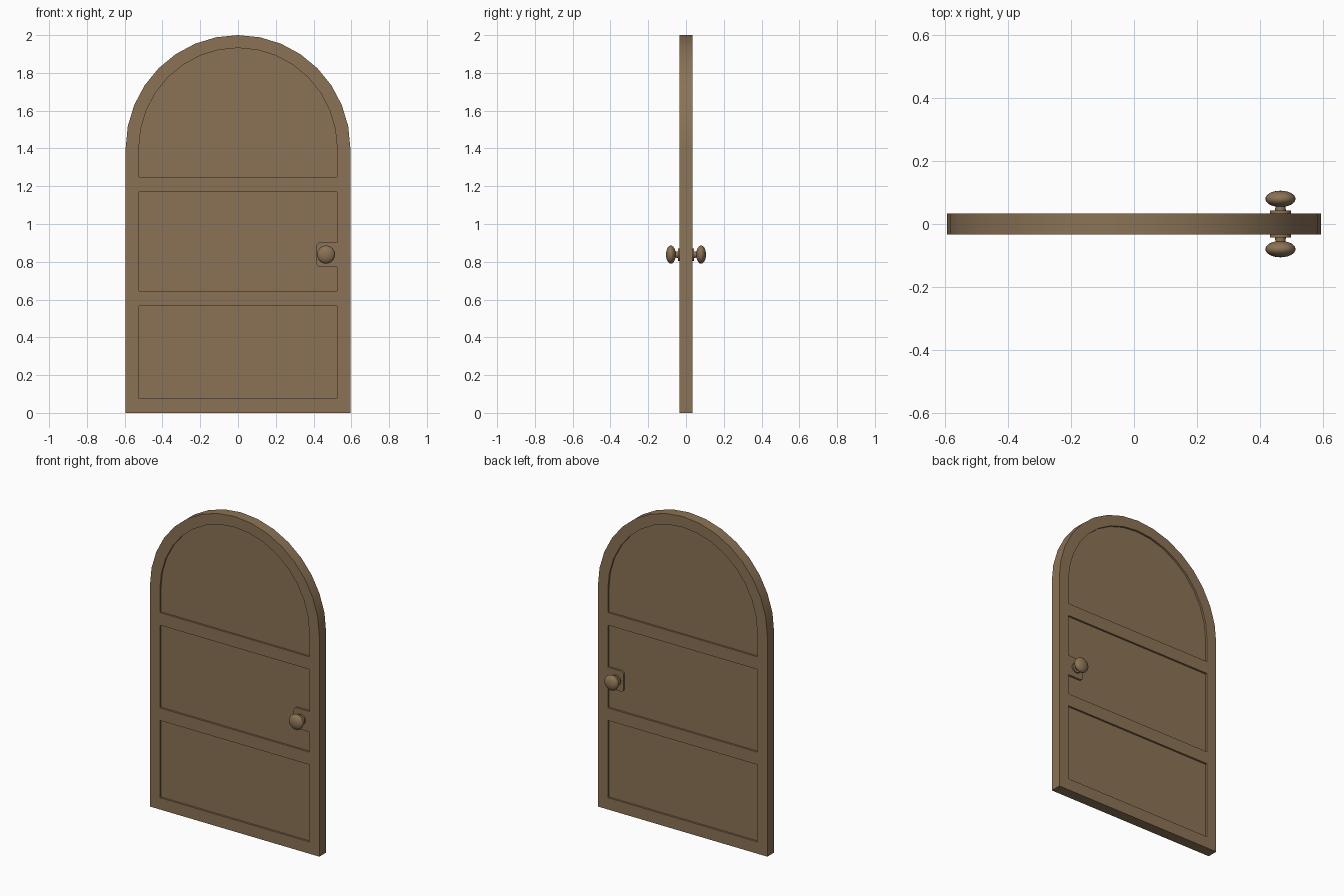
import bpy, bmesh, math
from mathutils import Matrix

cube = bpy.data.objects.get("Cube")
if cube:
    bpy.data.objects.remove(cube, do_unlink=True)

HALF_T = 0.034      # half thickness of the door
RECESS = 0.012      # panel depth below the frame
SPRING = 1.4        # height where the arch starts
KNOB_X, KNOB_Z = 0.466, 0.838

wood = bpy.data.materials.new("brown wood")
wood.use_nodes = True
COLOUR = (0.258, 0.171, 0.091, 1)
wood.diffuse_color = COLOUR
wood.node_tree.nodes["Principled BSDF"].inputs["Base Color"].default_value = COLOUR


def finish(name, bm):
    bmesh.ops.remove_doubles(bm, verts=bm.verts, dist=0.0001)
    bmesh.ops.recalc_face_normals(bm, faces=bm.faces)
    mesh = bpy.data.meshes.new(name)
    bm.to_mesh(mesh)
    bm.free()
    mesh.materials.append(wood)
    ob = bpy.data.objects.new(name, mesh)
    bpy.context.collection.objects.link(ob)
    bpy.ops.object.select_all(action="DESELECT")
    ob.select_set(True)
    bpy.context.view_layer.objects.active = ob
    bpy.ops.object.shade_smooth_by_angle(angle=math.radians(30))
    return ob


def arc(cx, cz, rx, rz, start, end, steps):
    angles = [math.radians(start + (end - start) * i / steps) for i in range(steps + 1)]
    return [(cx + rx * math.cos(a), cz + rz * math.sin(a)) for a in angles]


def rect(w, z0, z1):
    return [(-w, z0), (w, z0), (w, z1), (-w, z1)]


def arched(w, z0, rise):
    return [(-w, z0), (w, z0)] + arc(0, SPRING, w, rise, 0, 180, 16)


def slab(name, outlines, half):
    """Extrude an outline, with any further outlines as holes, along y."""
    curve = bpy.data.curves.new(name, "CURVE")
    curve.dimensions = "2D"
    curve.fill_mode = "BOTH"
    curve.extrude = half
    for pts in outlines:
        spline = curve.splines.new("POLY")
        spline.points.add(len(pts) - 1)
        for p, (x, z) in zip(spline.points, pts):
            p.co = (x, z, 0, 1)
        spline.use_cyclic_u = True
    helper = bpy.data.objects.new(name + " outline", curve)
    bpy.context.collection.objects.link(helper)
    bpy.context.view_layer.update()
    mesh = bpy.data.meshes.new_from_object(
        helper.evaluated_get(bpy.context.evaluated_depsgraph_get()))
    bm = bmesh.new()
    bm.from_mesh(mesh)
    bm.transform(Matrix.Rotation(math.radians(90), 4, "X"))
    bpy.data.objects.remove(helper, do_unlink=True)
    bpy.data.curves.remove(curve)
    bpy.data.meshes.remove(mesh)
    return finish(name, bm)


# Frame: arched outline with three panel openings, the middle one notched for the lock
PW = 0.525
z0, z1, nx, r = KNOB_Z - 0.065, KNOB_Z + 0.065, 0.415, 0.02
middle = [(-PW, 0.645), (PW, 0.645), (PW, z0)]
middle += arc(nx + r, z0 + r, r, r, 270, 180, 4)
middle += arc(nx + r, z1 - r, r, r, 180, 90, 4)
middle += [(PW, z1), (PW, 1.17), (-PW, 1.17)]
slab("door_frame", [arched(0.595, 0, 0.6), rect(PW, 0.075, 0.565), middle,
                    arched(PW, 1.25, 0.532)], HALF_T)

# Recessed panels
slab("door_panels", [arched(0.55, 0.04, 0.56)], HALF_T - RECESS)

# Round knobs, one on each side: rose, neck and flattened ball
profile = [(0, 0.03), (0.033, 0.03), (0.033, 0.043), (0.017, 0.043)]
profile += arc(0, 0.08, 0.048, 0.026, -70, 90, 12)
for name, side in (("front_knob", -1), ("back_knob", 1)):
    bm = bmesh.new()
    verts = [bm.verts.new((rad, side * d, 0)) for rad, d in profile]
    edges = [bm.edges.new(pair) for pair in zip(verts, verts[1:])]
    bmesh.ops.spin(bm, geom=verts + edges, cent=(0, 0, 0), axis=(0, 1, 0),
                   angle=math.tau, steps=24)
    bm.transform(Matrix.Translation((KNOB_X, 0, KNOB_Z)))
    finish(name, bm)
